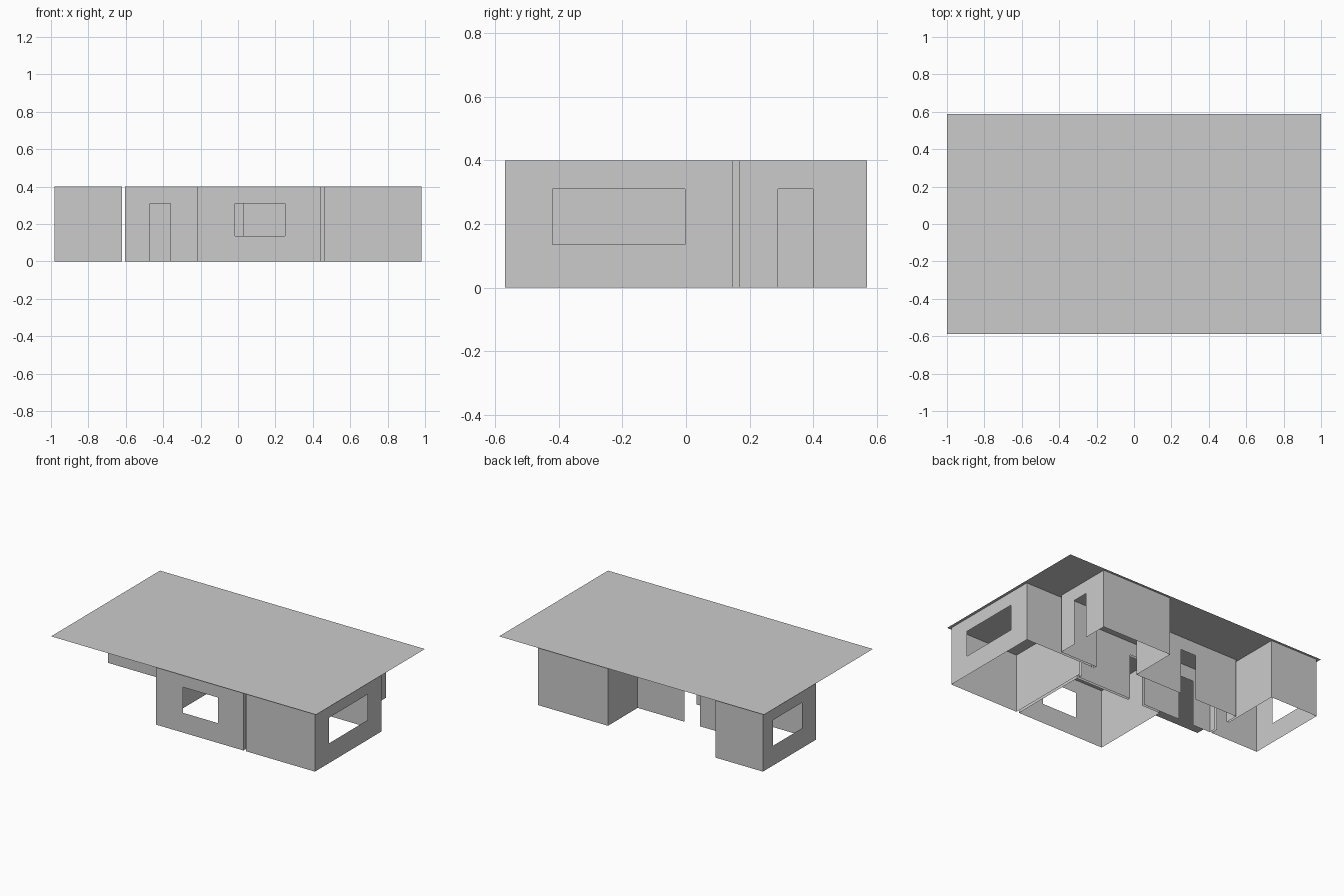
import bpy, bmesh
from mathutils import Vector

if "Cube" in bpy.data.objects:
    bpy.data.objects.remove(bpy.data.objects["Cube"])

H = 0.40                 # wall height
DOOR = (0.0, 0.31)       # opening heights
WINDOW = (0.135, 0.31)


def make_object(name, bm):
    bmesh.ops.remove_doubles(bm, verts=bm.verts, dist=1e-4)
    mesh = bpy.data.meshes.new(name)
    bm.to_mesh(mesh)
    bm.free()
    bpy.context.collection.objects.link(bpy.data.objects.new(name, mesh))


def wall(bm, p, q, opening=None):
    """Thin wall p-q; opening = (from, to, heights) measured along its axis."""
    p, q = Vector(p), Vector(q)
    axis = 0 if abs(q.x - p.x) > abs(q.y - p.y) else 1
    at = lambda c: (c - p[axis]) / (q[axis] - p[axis])
    if opening:
        a, b = sorted((at(opening[0]), at(opening[1])))
        z0, z1 = opening[2]
        panels = [(0, a, 0, H), (b, 1, 0, H), (a, b, z1, H)]
        if z0 > 0:
            panels.append((a, b, 0, z0))
    else:
        panels = [(0, 1, 0, H)]
    for s, t, lo, hi in panels:
        u, v = p.lerp(q, s), p.lerp(q, t)
        bm.faces.new([bm.verts.new((*c, z))
                      for c, z in ((u, lo), (v, lo), (v, hi), (u, hi))])


def room(name, outline, openings):
    """Closed run of walls, counter-clockwise; openings keyed by wall index."""
    bm = bmesh.new()
    for i, p in enumerate(outline):
        wall(bm, p, outline[(i + 1) % len(outline)], openings.get(i))
    make_object(name, bm)


# right room: window on the right side, door into the hall
room("right_room_walls",
     [(0.46, -0.57), (0.98, -0.57), (0.98, 0.148), (0.46, 0.148)],
     {1: (-0.42, -0.003, WINDOW), 3: (0.03, 0.14, DOOR)})

# middle room: front window, door into the hall
room("middle_room_walls",
     [(-0.22, -0.57), (0.44, -0.57), (0.44, -0.018), (-0.22, -0.018)],
     {0: (-0.015, 0.25, WINDOW), 2: (-0.08, 0.03, DOOR)})
 
# left room: side window, door into the hall
room("left_room_walls",
     [(-0.98, 0.0), (-0.62, 0.0), (-0.62, 0.57), (-0.98, 0.57)],
     {1: (0.05, 0.16, DOOR), 3: (0.15, 0.46, WINDOW)})

# stepped hall: the front wall is split so it can hold two doors
room("hall_walls",
     [(-0.605, 0.0), (-0.22, 0.0), (0.44, 0.0), (0.44, 0.166), (0.72, 0.166),
      (0.72, 0.57), (0.19, 0.57), (0.19, 0.25), (-0.605, 0.25)],
     {0: (-0.47, -0.36, DOOR), 1: (-0.08, 0.03, DOOR), 2: (0.03, 0.14, DOOR),
      4: (0.29, 0.40, DOOR), 7: (-0.28, -0.165, DOOR), 8: (0.05, 0.16, DOOR)})

# flat overhanging roof sheet
bm = bmesh.new()
bm.faces.new([bm.verts.new((x, y, H)) for x, y in
              ((-1, -0.587), (1, -0.587), (1, 0.587), (-1, 0.587))])
make_object("roof", bm)
